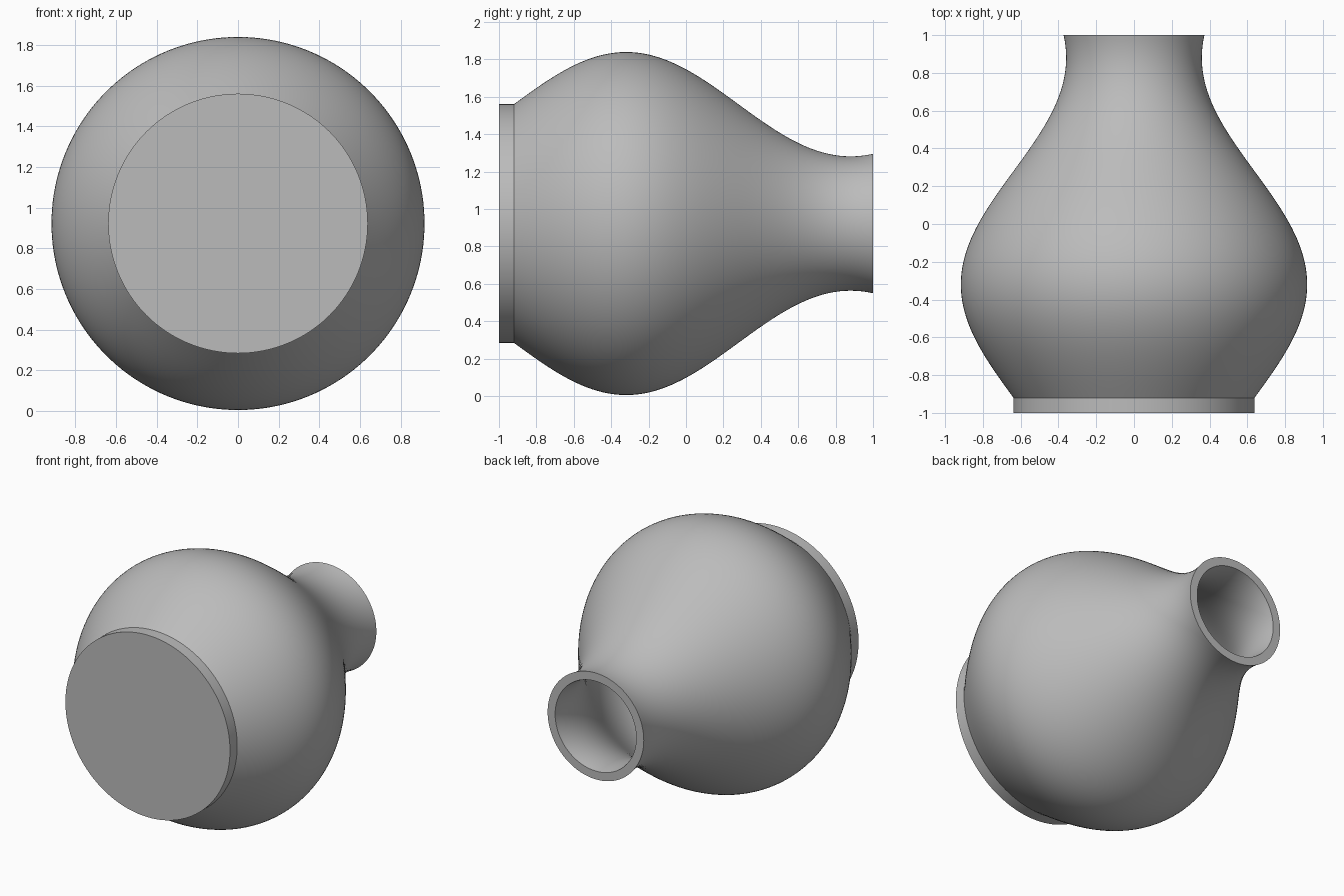
import bpy
import math

cube = bpy.data.objects.get("Cube")
if cube:
    bpy.data.objects.remove(cube)

SEGMENTS = 160
STEPS = 64
AXIS_Z = 0.922      # height of the lying axis
BASE_Y = -0.92      # where the foot meets the body
RADIUS = 0.638
SWELL = 0.279
WAVE = 2.4
WALL = 0.058

clay = bpy.data.materials.new("grey_clay")
clay.use_nodes = True
grey = (0.5, 0.5, 0.5, 1)
clay.diffuse_color = grey
clay.node_tree.nodes["Principled BSDF"].inputs["Base Color"].default_value = grey


def body_radius(y):
    return RADIUS + SWELL * math.sin(math.tau * (y - BASE_Y) / WAVE)


def lathe(name, profile):
    """Revolve (y, radius) points about the y axis; radius 0 makes a pole."""
    verts, faces, rings = [], [], []
    for y, r in profile:
        count = SEGMENTS if r > 0 else 1
        rings.append((len(verts), count))
        for i in range(count):
            a = math.tau * i / SEGMENTS
            verts.append((r * math.cos(a), y, AXIS_Z + r * math.sin(a)))
    for (s0, n0), (s1, n1) in zip(rings, rings[1:]):
        for i in range(SEGMENTS):
            j = (i + 1) % SEGMENTS
            quad = [s0 + i % n0, s1 + i % n1, s1 + j % n1, s0 + j % n0]
            faces.append(list(dict.fromkeys(quad)))
    mesh = bpy.data.meshes.new(name)
    mesh.from_pydata(verts, [], faces)
    mesh.materials.append(clay)
    obj = bpy.data.objects.new(name, mesh)
    bpy.context.collection.objects.link(obj)
    bpy.ops.object.select_all(action="DESELECT")
    obj.select_set(True)
    bpy.context.view_layer.objects.active = obj
    bpy.ops.object.shade_smooth_by_angle(angle=math.radians(30))
    return obj


# Vase: flat foot, wavy outer wall, flat rim, then the inner wall and floor
ys = [BASE_Y + (1 - BASE_Y) * i / STEPS for i in range(STEPS + 1)]
outer = [(y, body_radius(y)) for y in ys]
inner = [(y, r - WALL) for y, r in reversed(outer)]
foot = [(-1, 0), (-1, RADIUS)]
lathe("vase", foot + outer + inner + [(BASE_Y, 0)])
